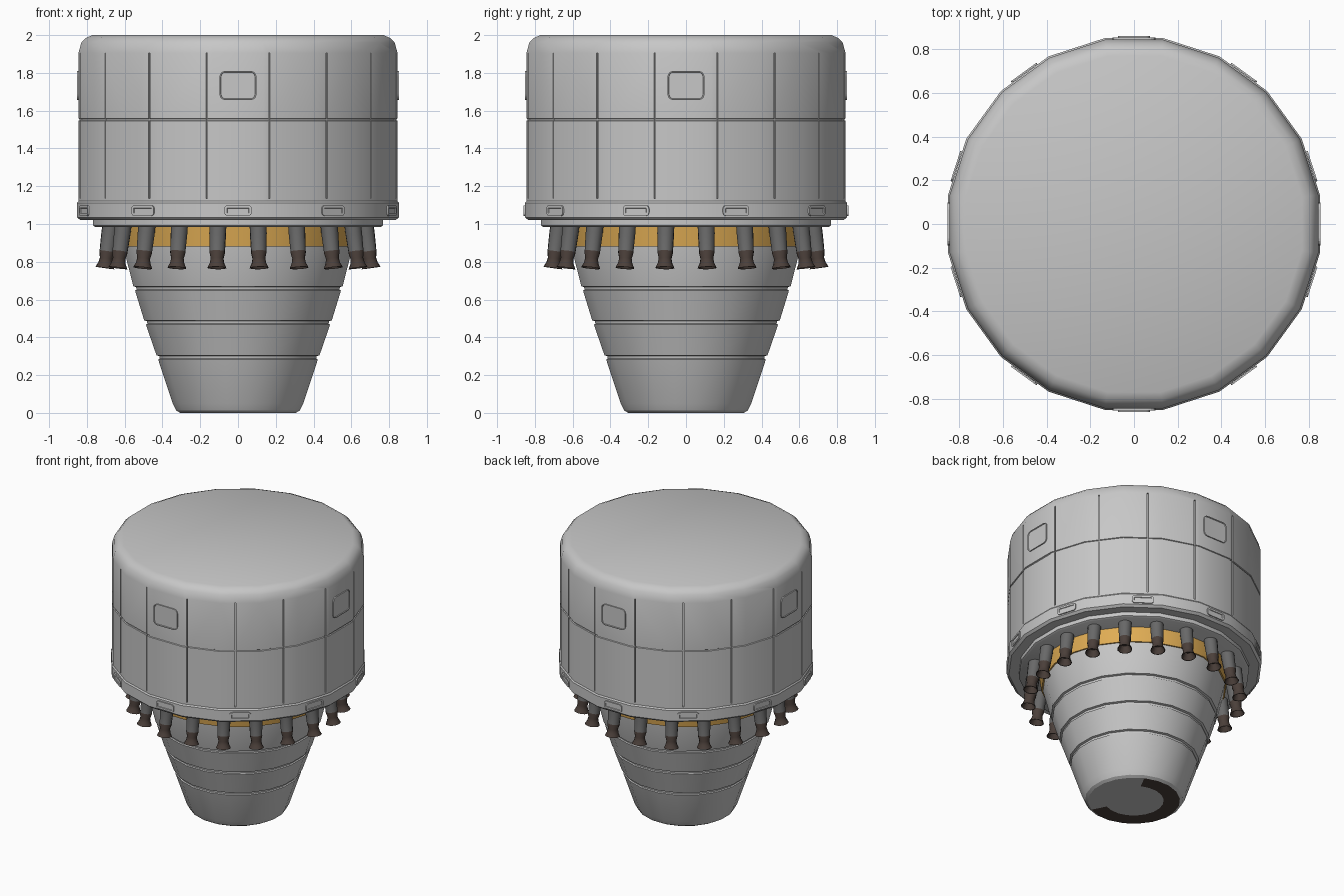
import bpy, bmesh
from math import sin, cos, pi, tau, radians
from mathutils import Matrix, Vector

old = bpy.data.objects.get("Cube")
if old:
    bpy.data.objects.remove(old, do_unlink=True)

SIDES = 20


def material(name, r, g, b):
    m = bpy.data.materials.new(name)
    m.use_nodes = True
    m.diffuse_color = (r, g, b, 1)
    m.node_tree.nodes["Principled BSDF"].inputs["Base Color"].default_value = (r, g, b, 1)
    return m


hull = material("hull grey", 0.57, 0.57, 0.57)
steel = material("dark steel", 0.14, 0.14, 0.14)
burnt = material("burnt brown", 0.07, 0.05, 0.042)
gold = material("gold", 0.75, 0.42, 0.09)


def add(name, mesh, matrix=None):
    ob = bpy.data.objects.new(name, mesh)
    bpy.context.scene.collection.objects.link(ob)
    if matrix:
        ob.matrix_world = matrix
    return ob


def finish(name, bm, *mats):
    bmesh.ops.recalc_face_normals(bm, faces=bm.faces)
    mesh = bpy.data.meshes.new(name)
    bm.to_mesh(mesh)
    bm.free()
    for m in mats:
        mesh.materials.append(m)
    return add(name, mesh)


def smooth(ob, angle=30):
    bpy.ops.object.select_all(action='DESELECT')
    ob.select_set(True)
    bpy.context.view_layer.objects.active = ob
    bpy.ops.object.shade_smooth_by_angle(angle=radians(angle))
    return ob


def lathe(name, profile, mats, sides=SIDES):
    """Turn (radius, height) points round z and cap both ends."""
    bm = bmesh.new()
    rings = []
    for r, z in profile:
        angles = [(k + 0.5) * tau / sides for k in range(sides)]
        rings.append([bm.verts.new((r * cos(a), r * sin(a), z)) for a in angles])
    for lo, hi in zip(rings, rings[1:]):
        for k in range(sides):
            n = (k + 1) % sides
            bm.faces.new((lo[k], lo[n], hi[n], hi[k]))
    bm.faces.new(rings[0])
    bm.faces.new(rings[-1])
    return finish(name, bm, *mats)


def plate(name, w, h, corner, rim):
    """Rounded plate facing -y with a shallow recess inside a rim."""
    bm = bmesh.new()
    pts = []
    for i, (sx, sz) in enumerate(((1, 1), (-1, 1), (-1, -1), (1, -1))):
        for j in range(5):
            a = (i + j / 4) * pi / 2
            pts.append((sx * (w / 2 - corner) + corner * cos(a), 0,
                        sz * (h / 2 - corner) + corner * sin(a)))
    face = bm.faces.new([bm.verts.new(p) for p in pts])
    out = bmesh.ops.extrude_face_region(bm, geom=[face])["geom"]
    bmesh.ops.translate(bm, vec=(0, -0.008, 0),
                        verts=[v for v in out if isinstance(v, bmesh.types.BMVert)])
    front = next(f for f in out if isinstance(f, bmesh.types.BMFace))
    bmesh.ops.recalc_face_normals(bm, faces=bm.faces)
    bmesh.ops.inset_region(bm, faces=[front], thickness=rim)
    bmesh.ops.inset_region(bm, faces=[front], thickness=0.002, depth=-0.004)
    return finish(name, bm, hull)


def ring_of(ob, count, radius, z, start=0.0, tilt=0.0):
    """Repeat a -y facing part round the z axis, sharing its mesh."""
    for k in range(count):
        m = (Matrix.Rotation(start + k * tau / count, 4, 'Z')
             @ Matrix.Translation((0, -radius, z)) @ Matrix.Rotation(tilt, 4, 'X'))
        if k == 0:
            ob.matrix_world = m
        else:
            add(f"{ob.name}_{k + 1}", ob.data, m)


# Upper drum with a groove round its middle
R = 0.855
drum = lathe("drum", [(R, 1.11), (R, 1.546), (R - 0.006, 1.549), (R - 0.006, 1.555),
                      (R, 1.558), (R, 1.905), (0.84, 1.96), (0.815, 1.985), (0.78, 2.0)], [hull])

# Vertical panel seams cut into the drum
bm = bmesh.new()
for k in range(16):
    turn = Matrix.Rotation((k + 0.5) * tau / 16, 4, 'Z')
    box = turn @ Matrix.Translation((0.87, 0, 1.52)) @ Matrix.Diagonal((0.07, 0.008, 0.77, 1))
    bmesh.ops.create_cube(bm, size=1, matrix=box)
cutter = finish("seam_cutter", bm, hull)
cutter.hide_render = True
cut = drum.modifiers.new("seams", 'BOOLEAN')
cut.operation = 'DIFFERENCE'
cut.solver = 'EXACT'
cut.object = cutter
bpy.context.view_layer.objects.active = drum
bpy.ops.object.modifier_apply(modifier=cut.name)
bpy.data.objects.remove(cutter, do_unlink=True)
smooth(drum)

# Collar and mounting flange under the drum
smooth(lathe("collar", [(0.70, 1.02), (0.845, 1.02), (0.862, 1.035), (0.862, 1.112),
                        (0.855, 1.122), (0.80, 1.125)], [hull]))
smooth(lathe("flange", [(0.765, 0.985), (0.778, 0.992), (0.778, 1.03)], [hull]))
smooth(lathe("gold_band", [(0.625, 0.88), (0.64, 0.99)], [gold]))

# Tapered lower body with stepped tiers
tiers = [(0.20, 0), (0.31, 0), (0.33, 0.012), (0.35, 0.05)]
for z, r in ((0.295, 0.428), (0.48, 0.494), (0.66, 0.552)):
    tiers += [(r, z - 0.012), (r - 0.008, z - 0.008), (r - 0.006, z + 0.006), (r + 0.009, z + 0.01)]
tiers += [(0.62, 0.90), (0.62, 0.99)]
cone = lathe("lower_body", tiers, [hull, burnt])
for f in cone.data.polygons:
    if f.center.z < 0.001 and f.center.x < 0.1 and len(f.vertices) == 4:
        f.material_index = 1
smooth(cone)

# Hatches on the drum and slots on the collar
apothem = cos(pi / SIDES)
ring_of(plate("hatch", 0.195, 0.155, 0.03, 0.006), 4, R * apothem + 0.001, 1.733)
ring_of(plate("collar_slot", 0.145, 0.056, 0.018, 0.014), 10, 0.862 * apothem + 0.001, 1.071)

# Thrusters: steel barrel and hollow flared nozzle
thruster = lathe("thruster", [(0.045, 0.0), (0.045, -0.04), (0.041, -0.135), (0.042, -0.14),
                              (0.034, -0.175), (0.039, -0.20), (0.051, -0.225), (0.047, -0.225),
                              (0.024, -0.18)], [steel, burnt], 12)
for f in thruster.data.polygons:
    f.material_index = int(f.center.z < -0.137)
smooth(thruster, 35)
ring_of(thruster, 20, 0.682, 0.99, pi / 20, radians(-8))
